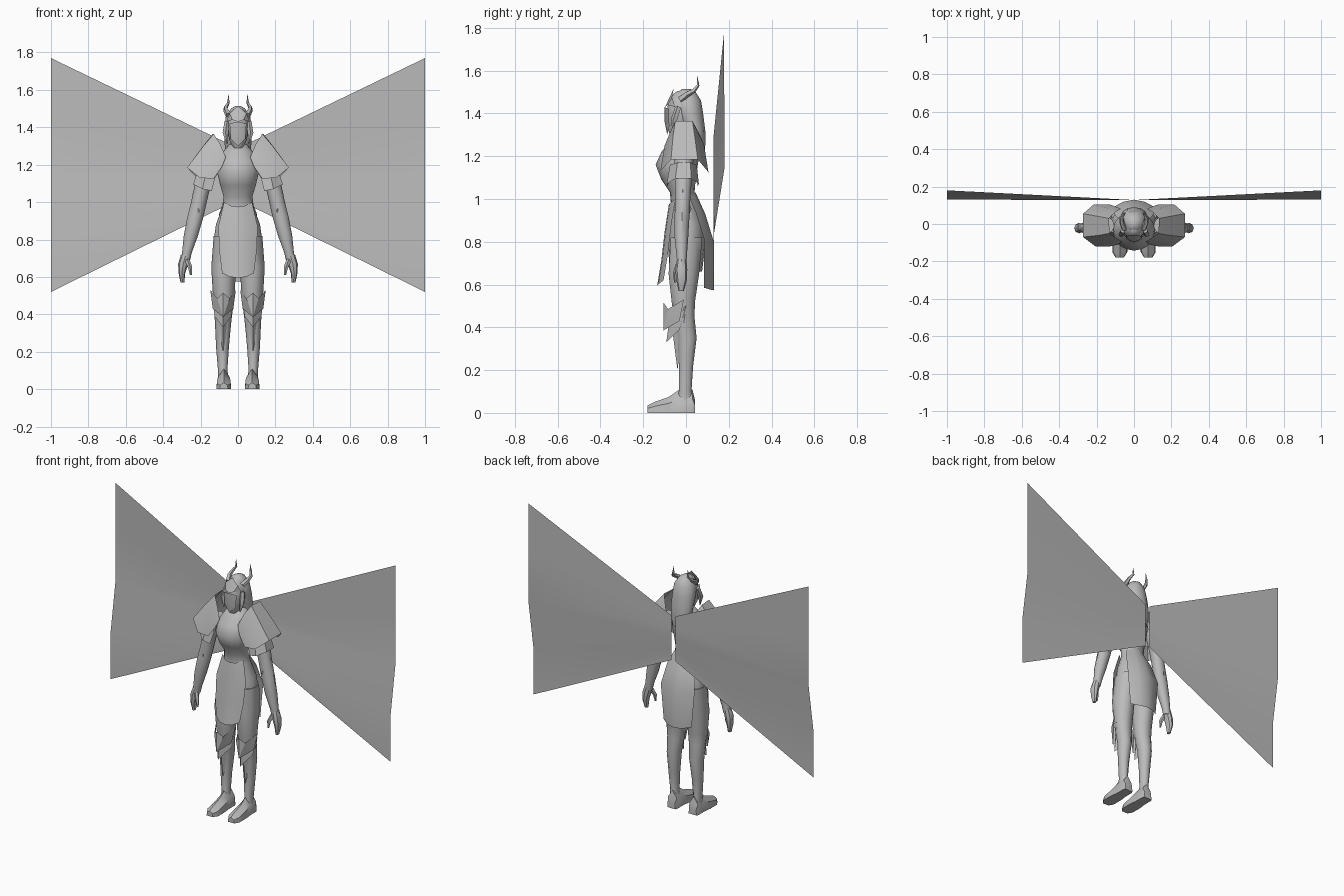
import bpy, bmesh, math
from mathutils import Vector

grey = bpy.data.materials.new("plain_grey")
grey.diffuse_color = (0.5, 0.5, 0.5, 1)


def finish(name, bm, mirror=False, angle=40):
    bmesh.ops.recalc_face_normals(bm, faces=bm.faces)
    me = bpy.data.meshes.new(name)
    bm.to_mesh(me)
    bm.free()
    me.materials.append(grey)
    ob = bpy.data.objects.new(name, me)
    bpy.context.collection.objects.link(ob)
    if mirror:
        ob.modifiers.new("mirror", 'MIRROR')
    bpy.ops.object.select_all(action='DESELECT')
    ob.select_set(True)
    bpy.context.view_layer.objects.active = ob
    bpy.ops.object.shade_smooth_by_angle(angle=math.radians(angle))
    return ob


def sheet(name, rows, mirror=False, angle=40, closed=False, caps=False):
    """Skin equal-length rows of points into quads."""
    bm = bmesh.new()
    vs = [[bm.verts.new(p) for p in r] for r in rows]
    n = len(rows[0])
    for a, b in zip(vs, vs[1:]):
        for i in range(n if closed else n - 1):
            j = (i + 1) % n
            bm.faces.new((a[i], a[j], b[j], b[i]))
    if caps:
        bm.faces.new(vs[0])
        bm.faces.new(vs[-1])
    return finish(name, bm, mirror, angle)


def loft(name, rings, mirror=False, sides=12, caps=True, angle=40):
    """Rings are (z, x centre, x radius, y front, y back)."""
    rows = []
    for z, cx, rx, y0, y1 in rings:
        rows.append([(cx + rx * math.cos(t), (y0 + y1) / 2 + (y1 - y0) / 2 * math.sin(t), z)
                     for t in (2 * math.pi * i / sides for i in range(sides))])
    return sheet(name, rows, mirror, angle, True, caps)


def tube(name, path, sides=5, mirror=True):
    """Tapered tube along (x, y, z, radius) points."""
    rows = []
    for i, p in enumerate(path):
        a, b = path[max(i - 1, 0)], path[min(i + 1, len(path) - 1)]
        d = (Vector(b[:3]) - Vector(a[:3])).normalized()
        u = d.cross(Vector((1, 0, 0))).normalized()
        v = d.cross(u)
        rows.append([Vector(p[:3]) + p[3] * (u * math.cos(t) + v * math.sin(t))
                     for t in (2 * math.pi * k / sides for k in range(sides))])
    return sheet(name, rows, mirror, 40, True, True)


def plate(name, points, faces, mirror=True):
    bm = bmesh.new()
    vs = [bm.verts.new(p) for p in points]
    for f in faces:
        bm.faces.new([vs[i] for i in f])
    return finish(name, bm, mirror, 20)


# Wings: flat fans with a bent outer edge
rows = []
for f, y in ((0, .177), (.25, .179), (.5, .18), (.75, .13), (1, .13)):
    rows.append([(.015, .129, 1.295 - .29 * f), (1, y, 1.77 - 1.25 * f)])
sheet("wing", rows, True)

# Torso and hips
loft("torso", [(.66, 0, .125, -.075, .075), (.78, 0, .132, -.085, .09), (.88, 0, .118, -.08, .085),
               (.97, 0, .085, -.07, .055), (1.03, 0, .077, -.075, .04), (1.09, 0, .095, -.115, .045),
               (1.16, 0, .112, -.142, .055), (1.22, 0, .11, -.115, .065), (1.27, 0, .08, -.075, .06),
               (1.31, 0, .045, -.045, .05)], sides=16, angle=60)
loft("neck", [(1.28, 0, .04, -.045, .04), (1.36, 0, .036, -.045, .035)])

# Skirt panels hanging front and back
sheet("front_skirt_panel", [[(-w, y + .03, z + .02), (-w * .5, y + .005, z), (0, y, z - .005),
                             (w * .5, y + .005, z), (w, y + .03, z + .02)]
                            for z, w, y in ((.98, .075, -.08), (.85, .105, -.1), (.72, .1, -.115), (.6, .085, -.135))])
sheet("back_skirt_panel", [[(-w, y - .045, z + .01), (-w * .5, y - .012, z), (0, y, z),
                            (w * .5, y - .012, z), (w, y - .045, z + .01)]
                           for z, w, y in ((1.03, .06, .045), (.93, .1, .09), (.8, .12, .13), (.575, .1, .13))])

# Legs and shoes
loft("leg", [(.82, .066, .064, -.075, .08), (.65, .077, .066, -.085, .065), (.52, .076, .059, -.07, .045),
             (.45, .077, .052, -.06, .042), (.35, .08, .043, -.042, .052), (.22, .083, .034, -.035, .035),
             (.1, .082, .025, -.035, .027), (.05, .078, .03, -.045, .035)], True, 10)
sheet("shoe", [[(.076 - w + s, y, 0), (.076 - w * .9 + s, y, h * .6), (.076 + s, y, h), (.076 + w * .9 + s, y, h * .6),
                (.076 + w + s, y, 0)]
               for y, w, h, s in ((.042, .028, .06, 0), (.03, .034, .11, 0), (-.03, .034, .11, 0),
                                  (-.08, .04, .075, 0), (-.15, .04, .05, 0), (-.18, .022, .035, 0))],
      True, 40, True, True)

# Knee guards: layered pointed plates
plate("upper_knee_guard",
      [(.148, -.01, .53), (.11, -.085, .485), (.08, -.104, .515), (.045, -.085, .485), (.012, -.01, .53),
       (.08, -.106, .385), (.135, -.03, .43), (.025, -.03, .43)],
      [(0, 1, 6), (1, 5, 6), (1, 2, 5), (2, 3, 5), (3, 7, 5), (3, 4, 7)])
plate("lower_knee_guard",
      [(.14, 0, .5), (.08, -.075, .46), (.02, 0, .5), (.125, -.03, .39), (.08, -.092, .33), (.035, -.03, .39)],
      [(0, 1, 4, 3), (1, 2, 5, 4)])
plate("greave_ridge",
      [(.135, -.005, .46), (.08, -.068, .42), (.025, -.005, .46), (.08, -.04, .2)], [(0, 1, 3), (1, 2, 3)])

# Head, helmet, mask and back hair
loft("head", [(1.29, 0, .025, -.07, -.01), (1.33, 0, .046, -.087, .02), (1.39, 0, .056, -.088, .04),
              (1.44, 0, .058, -.085, .045), (1.49, 0, .04, -.06, .04), (1.505, 0, .015, -.04, .02)])
loft("hair", [(1.2, 0, .055, .015, .085), (1.25, 0, .066, .01, .09), (1.32, 0, .072, -.01, .09),
              (1.4, 0, .073, -.045, .08), (1.46, 0, .065, -.055, .07), (1.5, 0, .038, -.04, .045),
              (1.515, 0, .012, -.015, .02)], angle=60)
plate("brow_crest", [(0, -.058, 1.515), (.045, -.065, 1.475), (.062, -.05, 1.43), (.03, -.085, 1.44), (0, -.098, 1.43)],
      [(0, 1, 3), (1, 2, 3), (0, 3, 4)])
plate("mask", [(0, -.1, 1.43), (.045, -.08, 1.42), (.04, -.078, 1.34), (0, -.1, 1.36), (0, -.088, 1.3)],
      [(0, 1, 2, 3), (3, 2, 4)])
tube("horn", [(.05, -.025, 1.465, .018), (.064, .005, 1.49, .014), (.066, .035, 1.505, .011),
              (.052, .056, 1.53, .007), (.05, .052, 1.575, .001)])
tube("side_lock", [(.058, -.035, 1.43, .015), (.067, -.055, 1.37, .016), (.058, -.06, 1.31, .003)])

# Shoulder guards: flared upper shell over a short lower shell
sheet("shoulder_guard", [
    [(.065, -.095, 1.24), (.095, -.075, 1.31), (.13, -.05, 1.365), (.135, .03, 1.365), (.1, .065, 1.3), (.07, .08, 1.22)],
    [(.085, -.11, 1.19), (.13, -.1, 1.25), (.185, -.06, 1.3), (.187, .04, 1.3), (.14, .085, 1.25), (.09, .09, 1.18)],
    [(.13, -.12, 1.125), (.205, -.12, 1.13), (.272, -.07, 1.185), (.272, .055, 1.185), (.215, .105, 1.125),
     (.13, .105, 1.12)]], True)
sheet("lower_shoulder_guard", [
    [(.12, -.07, 1.14), (.17, -.075, 1.16), (.215, -.04, 1.17), (.215, .02, 1.17), (.17, .05, 1.16), (.12, .05, 1.14)],
    [(.14, -.085, 1.06), (.19, -.09, 1.07), (.24, -.05, 1.095), (.24, .025, 1.095), (.19, .06, 1.07),
     (.14, .055, 1.06)]], True)

# Arms, elbow spikes and hands
loft("arm", [(1.22, .15, .045, -.055, .04), (1.1, .187, .043, -.055, .03), (1, .209, .042, -.052, .022),
             (.92, .228, .043, -.055, .018), (.82, .252, .038, -.055, .012), (.73, .273, .026, -.045, .005),
             (.69, .281, .025, -.042, .002)], True, 10)
plate("elbow_spike", [(.242, -.015, 1.045), (.262, -.015, .93), (.205, -.058, .955), (.215, .026, .955),
                      (.25, -.015, .86), (.228, -.04, .99)],
      [(0, 5, 1), (5, 2, 1), (0, 1, 3), (1, 2, 4), (1, 4, 3)])
loft("hand", [(.72, .279, .026, -.042, .002), (.67, .293, .027, -.05, .006), (.62, .3, .018, -.045, .004),
              (.57, .297, .01, -.035, -.01)], True, 8)
tube("thumb", [(.272, -.035, .69, .014), (.256, -.05, .65, .012), (.252, -.05, .61, .005)])
